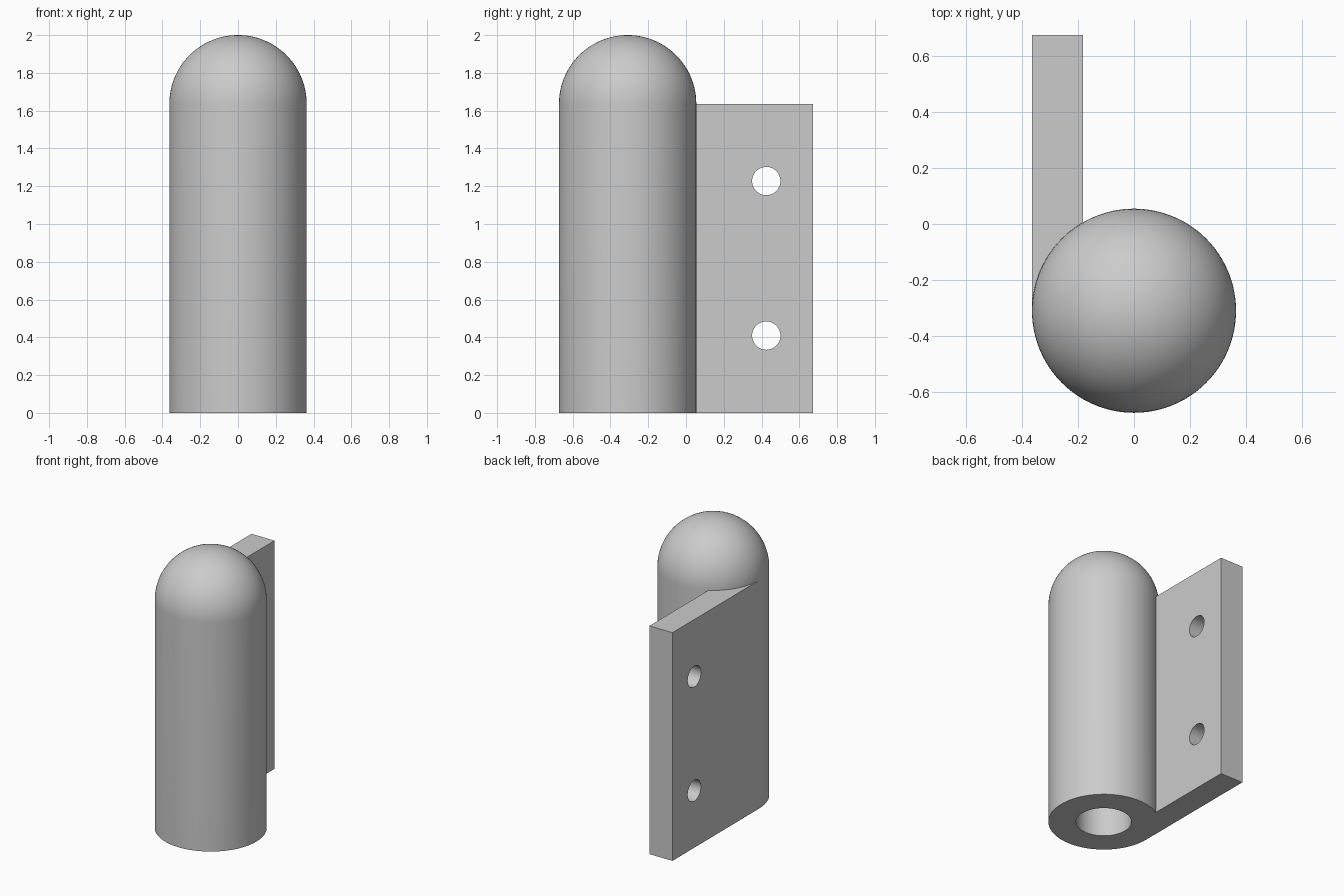
import bpy
import bmesh
from math import sin, cos, pi, radians
from mathutils import Matrix, Vector

if "Cube" in bpy.data.objects:
    bpy.data.objects.remove(bpy.data.objects["Cube"])

R = 0.3636            # barrel radius
BORE = R / 2          # pin bore radius
H = 2 - R             # height of the straight part
CY = -0.309           # barrel axis in y
BACK = 0.673          # free edge of the leaf
SEG = 96

grey = bpy.data.materials.new("plain grey")
grey.use_nodes = True
grey.diffuse_color = (0.6, 0.6, 0.6, 1)
grey.node_tree.nodes["Principled BSDF"].inputs["Base Color"].default_value = (0.6, 0.6, 0.6, 1)


def make_object(name, bm):
    bmesh.ops.recalc_face_normals(bm, faces=bm.faces)
    mesh = bpy.data.meshes.new(name)
    bm.to_mesh(mesh)
    bm.free()
    mesh.materials.append(grey)
    obj = bpy.data.objects.new(name, mesh)
    bpy.context.collection.objects.link(obj)
    return obj


def smooth(obj):
    bpy.ops.object.select_all(action='DESELECT')
    obj.select_set(True)
    bpy.context.view_layer.objects.active = obj
    bpy.ops.object.shade_smooth_by_angle(angle=radians(30))


# Barrel: revolved profile with a domed top and a blind bore from below
dome = [(R * cos(a), H + R * sin(a)) for a in (i * pi / 48 for i in range(25))]
profile = [(0, H), (BORE, H), (BORE, 0), (R, 0)] + dome
bm = bmesh.new()
verts = [bm.verts.new((r, CY, z)) for r, z in profile]
edges = [bm.edges.new(pair) for pair in zip(verts, verts[1:])]
bmesh.ops.spin(bm, geom=verts + edges, cent=(0, CY, 0), axis=(0, 0, 1),
               angle=2 * pi, steps=SEG, use_duplicate=False)
bmesh.ops.remove_doubles(bm, verts=bm.verts, dist=0.0001)
barrel = make_object("hinge_barrel", bm)
smooth(barrel)

# Leaf: flat plate whose inner edge follows the barrel wall
arc = [(R * cos(a), CY + R * sin(a))
       for a in (pi - i * 2 * pi / SEG for i in range(SEG // 6 + 1))]
outline = arc + [(-R / 2, BACK), (-R, BACK)]
bm = bmesh.new()
base = bm.faces.new([bm.verts.new((x, y, 0)) for x, y in outline])
top = bmesh.ops.extrude_face_region(bm, geom=[base])["geom"]
bmesh.ops.translate(bm, vec=Vector((0, 0, H)),
                    verts=[v for v in top if isinstance(v, bmesh.types.BMVert)])
leaf = make_object("hinge_leaf", bm)

# Two screw holes through the leaf
bm = bmesh.new()
for z in (H / 4, H * 3 / 4):
    place = Matrix.Translation((-0.75 * R, 0.425, z)) @ Matrix.Rotation(pi / 2, 4, 'Y')
    bmesh.ops.create_cone(bm, cap_ends=True, segments=48, radius1=0.075,
                          radius2=0.075, depth=R, matrix=place)
cutter = make_object("screw_hole_cutter", bm)
cut = leaf.modifiers.new("screw holes", 'BOOLEAN')
cut.operation = 'DIFFERENCE'
cut.solver = 'EXACT'
cut.object = cutter
bpy.context.view_layer.objects.active = leaf
bpy.ops.object.modifier_apply(modifier=cut.name)
bpy.data.objects.remove(cutter)
smooth(leaf)
